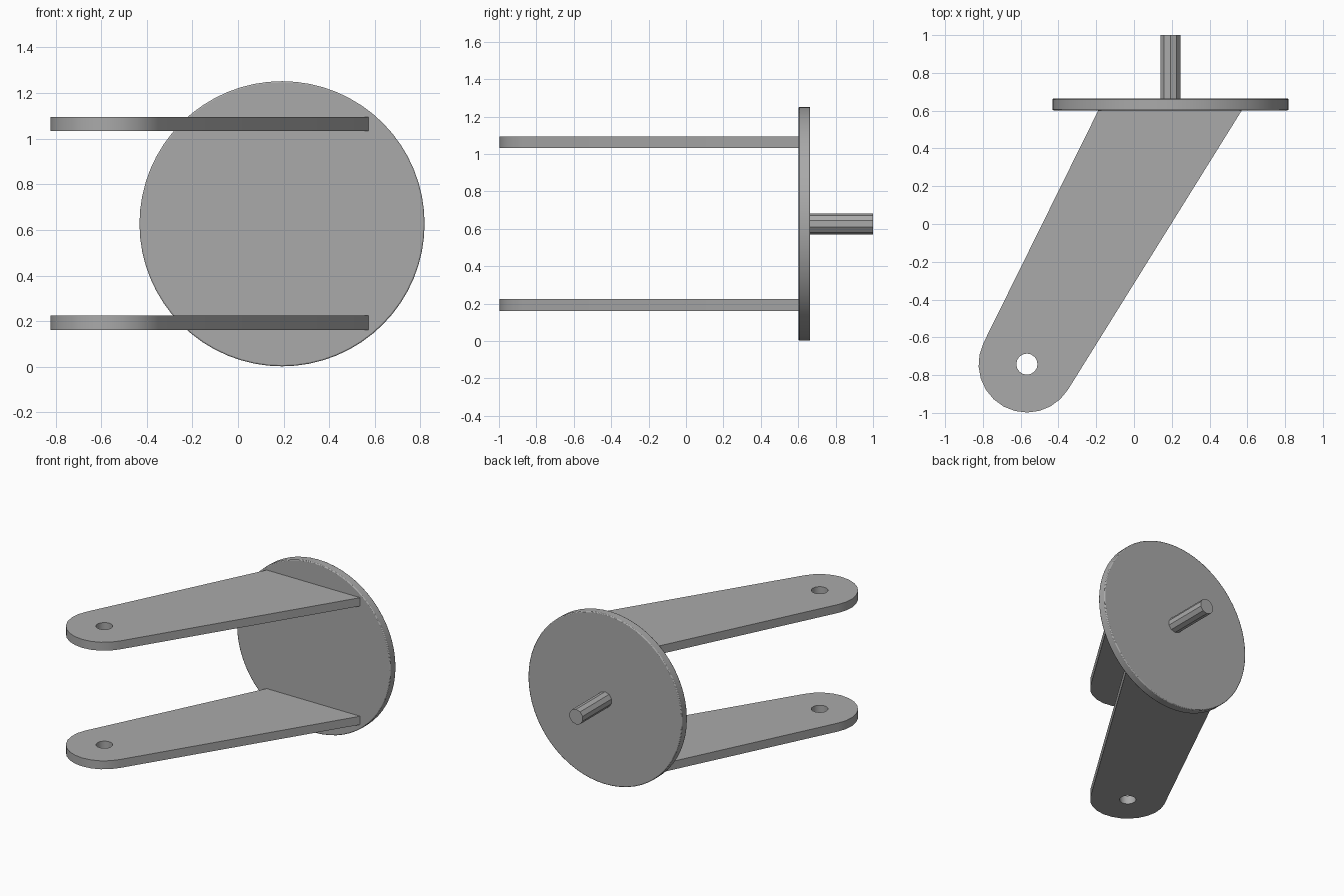
import bpy, bmesh, math
from mathutils import Matrix

cube = bpy.data.objects.get("Cube")
if cube:
    bpy.data.objects.remove(cube, do_unlink=True)

grey = bpy.data.materials.new("plain grey")
grey.use_nodes = True
grey.diffuse_color = (0.4, 0.4, 0.4, 1)
grey.node_tree.nodes["Principled BSDF"].inputs["Base Color"].default_value = (0.4, 0.4, 0.4, 1)

CENTRE_X, CENTRE_Z = 0.193, 0.627
PIVOT = (-0.567, -0.742)


def make_object(name, bm):
    bmesh.ops.recalc_face_normals(bm, faces=bm.faces)
    mesh = bpy.data.meshes.new(name)
    bm.to_mesh(mesh)
    bm.free()
    mesh.materials.append(grey)
    obj = bpy.data.objects.new(name, mesh)
    bpy.context.collection.objects.link(obj)
    bpy.context.view_layer.objects.active = obj
    bpy.ops.object.select_all(action='DESELECT')
    obj.select_set(True)
    bpy.ops.object.shade_smooth_by_angle(angle=math.radians(32))
    return obj


def cylinder_along_y(name, radius, y0, y1, sides):
    bm = bmesh.new()
    place = Matrix.Translation((CENTRE_X, (y0 + y1) / 2, CENTRE_Z)) @ Matrix.Rotation(math.pi / 2, 4, 'X')
    bmesh.ops.create_cone(bm, cap_ends=True, segments=sides, radius1=radius,
                          radius2=radius, depth=y1 - y0, matrix=place)
    return make_object(name, bm)


def arc(radius, start, end, steps):
    angles = [math.radians(start + (end - start) * i / steps) for i in range(steps + 1)]
    return [(PIVOT[0] + radius * math.cos(a), PIVOT[1] + radius * math.sin(a)) for a in angles]


def arm(name, z0, z1):
    # Tapered plate with a rounded tip and a pivot hole
    outline = [(0.573, 0.605), (-0.187, 0.605)] + arc(0.256, 154, 328.4, 12)
    hole = arc(0.056, 0, 360, 16)[:-1]
    bm = bmesh.new()
    edges = []
    for loop in (outline, hole):
        verts = [bm.verts.new((x, y, z0)) for x, y in loop]
        edges += [bm.edges.new((v, verts[i - 1])) for i, v in enumerate(verts)]
    bmesh.ops.triangle_fill(bm, use_beauty=True, edges=edges)
    raised = bmesh.ops.extrude_face_region(bm, geom=bm.faces[:], use_keep_orig=True)["geom"]
    bmesh.ops.translate(bm, vec=(0, 0, z1 - z0),
                        verts=[g for g in raised if isinstance(g, bmesh.types.BMVert)])
    return make_object(name, bm)


# Round back plate with softened rims
disc = cylinder_along_y("back_disc", 0.625, 0.602, 0.664, 64)
bevel = disc.modifiers.new("rim", 'BEVEL')
bevel.width = 0.006
bevel.segments = 2
bevel.limit_method = 'ANGLE'

# Short rear shaft
cylinder_along_y("rear_shaft", 0.056, 0.655, 1.0, 10)

# Pair of fork arms
arm("lower_arm", 0.162, 0.224)
arm("upper_arm", 1.033, 1.095)
